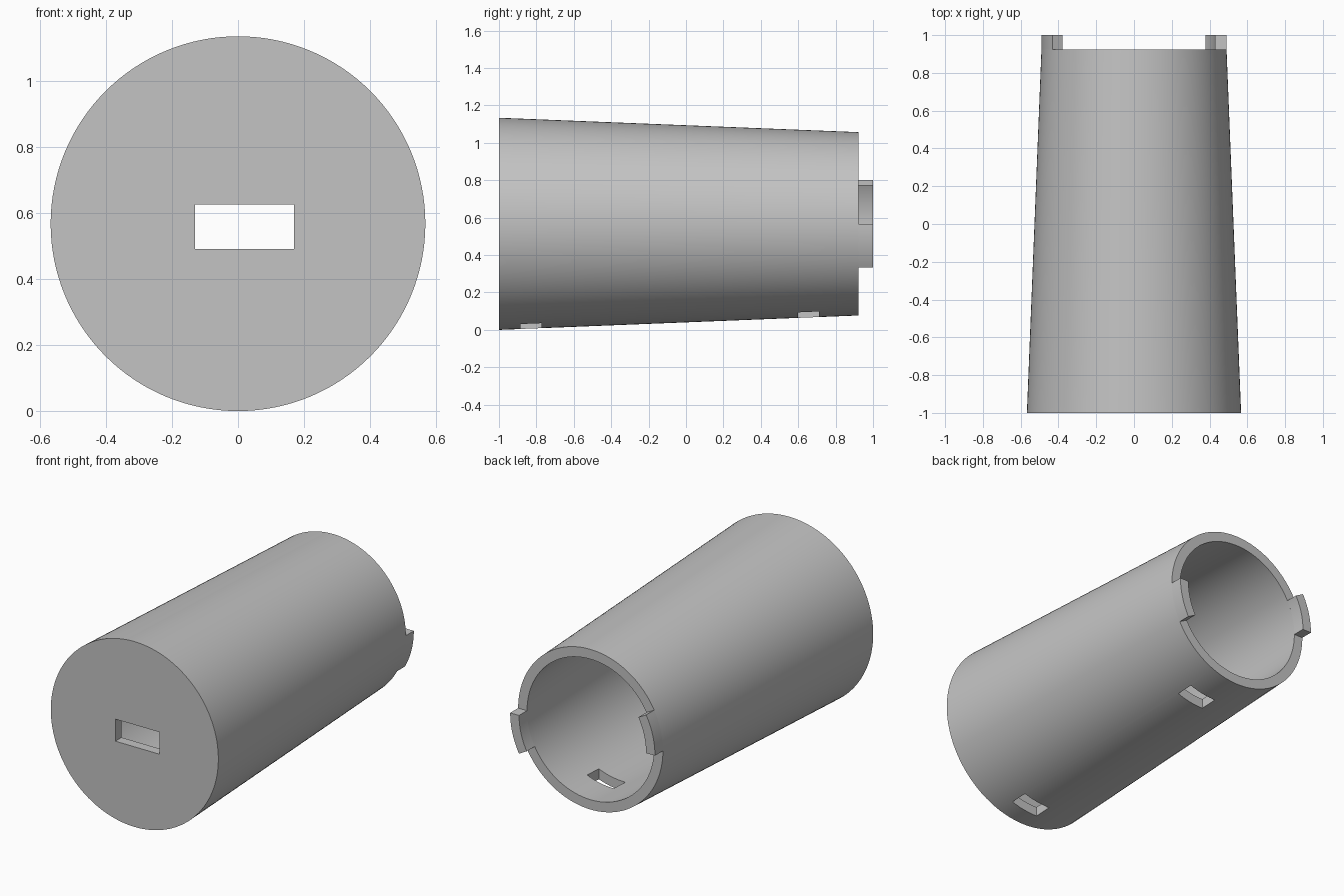
import bpy
import bmesh
import math
from mathutils import Matrix, Vector

SEGMENTS = 128
AXIS_Z = 0.567                  # height of the tube's axis
FRONT, RIM, TIP = -1.0, 0.923, 1.0
R_FRONT, R_RIM = 0.567, 0.49
WALL = 0.06
TAB_ANGLE = math.radians(28.5)

cube = bpy.data.objects.get("Cube")
if cube:
    bpy.data.objects.remove(cube, do_unlink=True)

grey = bpy.data.materials.new("plain grey")
grey.use_nodes = True
grey.diffuse_color = (0.55, 0.55, 0.55, 1)
grey.node_tree.nodes["Principled BSDF"].inputs["Base Color"].default_value = (0.55, 0.55, 0.55, 1)


def make_object(name, bm):
    bmesh.ops.recalc_face_normals(bm, faces=bm.faces)
    mesh = bpy.data.meshes.new(name)
    bm.to_mesh(mesh)
    bm.free()
    mesh.materials.append(grey)
    obj = bpy.data.objects.new(name, mesh)
    bpy.context.collection.objects.link(obj)
    return obj


def revolve(name, profile, angle, steps, closed, start=0.0):
    """Spin (radius, y) points about the tube's axis."""
    bm = bmesh.new()
    verts = [bm.verts.new((r, y, 0)) for r, y in profile]
    edges = [bm.edges.new(pair) for pair in zip(verts, verts[1:])]
    full = angle > 6
    if closed:
        edges.append(bm.edges.new((verts[-1], verts[0])))
        bm.faces.new(verts)
    bmesh.ops.spin(bm, geom=bm.verts[:] + bm.edges[:] + bm.faces[:], cent=(0, 0, 0),
                   axis=(0, 1, 0), angle=angle, steps=steps, use_duplicate=False)
    if full:
        bmesh.ops.remove_doubles(bm, verts=bm.verts, dist=0.0001)
    bm.transform(Matrix.Translation((0, 0, AXIS_Z)) @ Matrix.Rotation(start, 4, 'Y'))
    return make_object(name, bm)


def cut_box(target, low, high):
    """Cut an axis-aligned box out of the target."""
    low, high = Vector(low), Vector(high)
    bm = bmesh.new()
    bmesh.ops.create_cube(bm, size=1)
    bm.transform(Matrix.Translation((low + high) / 2) @ Matrix.Diagonal((*(high - low), 1)))
    cutter = make_object("slot_cutter", bm)
    cutter.hide_render = True
    mod = target.modifiers.new("slot", 'BOOLEAN')
    mod.operation = 'DIFFERENCE'
    mod.solver = 'EXACT'
    mod.object = cutter
    select(target)
    bpy.ops.object.modifier_apply(modifier=mod.name)
    bpy.data.objects.remove(cutter, do_unlink=True)


def select(obj):
    bpy.ops.object.select_all(action='DESELECT')
    obj.select_set(True)
    bpy.context.view_layer.objects.active = obj


# Tapered hollow tube, closed at the front and open at the back
tube = revolve("tapered_tube", [
    (0, FRONT), (R_FRONT, FRONT), (R_RIM, RIM), (R_RIM - WALL, RIM),
    (R_FRONT - WALL, FRONT + WALL), (0, FRONT + WALL)], math.tau, SEGMENTS, False)

# Slot in the front plate and two slots through the underside
cut_box(tube, (-0.13, FRONT - 0.1, 0.49), (0.17, FRONT + 0.2, 0.625))
for y in (-0.885, 0.6):
    cut_box(tube, (-0.01, y, -0.1), (0.17, y + 0.112, 0.3))

# Locking tabs on opposite sides of the rim, half a turn apart
section = [(R_RIM, RIM), (R_RIM, TIP), (R_RIM - WALL, TIP), (R_RIM - WALL, RIM)]
left_tab = revolve("left_tab", section, TAB_ANGLE, 12, True)
right_tab = revolve("right_tab", section, TAB_ANGLE, 12, True, math.pi)
for tab in (left_tab, right_tab):
    # The left tab hangs below the axis; the right one rises above it
    side = 1 if tab is left_tab else -1
    mean = sum(v.co.z - AXIS_Z for v in tab.data.vertices)
    if mean * side > 0:
        tab.data.transform(Matrix.Translation((0, 0, 2 * AXIS_Z)) @ Matrix.Diagonal((1, 1, -1, 1)))
        tab.data.flip_normals()

for obj in (tube, left_tab, right_tab):
    select(obj)
    bpy.ops.object.shade_smooth_by_angle(angle=math.radians(30))
